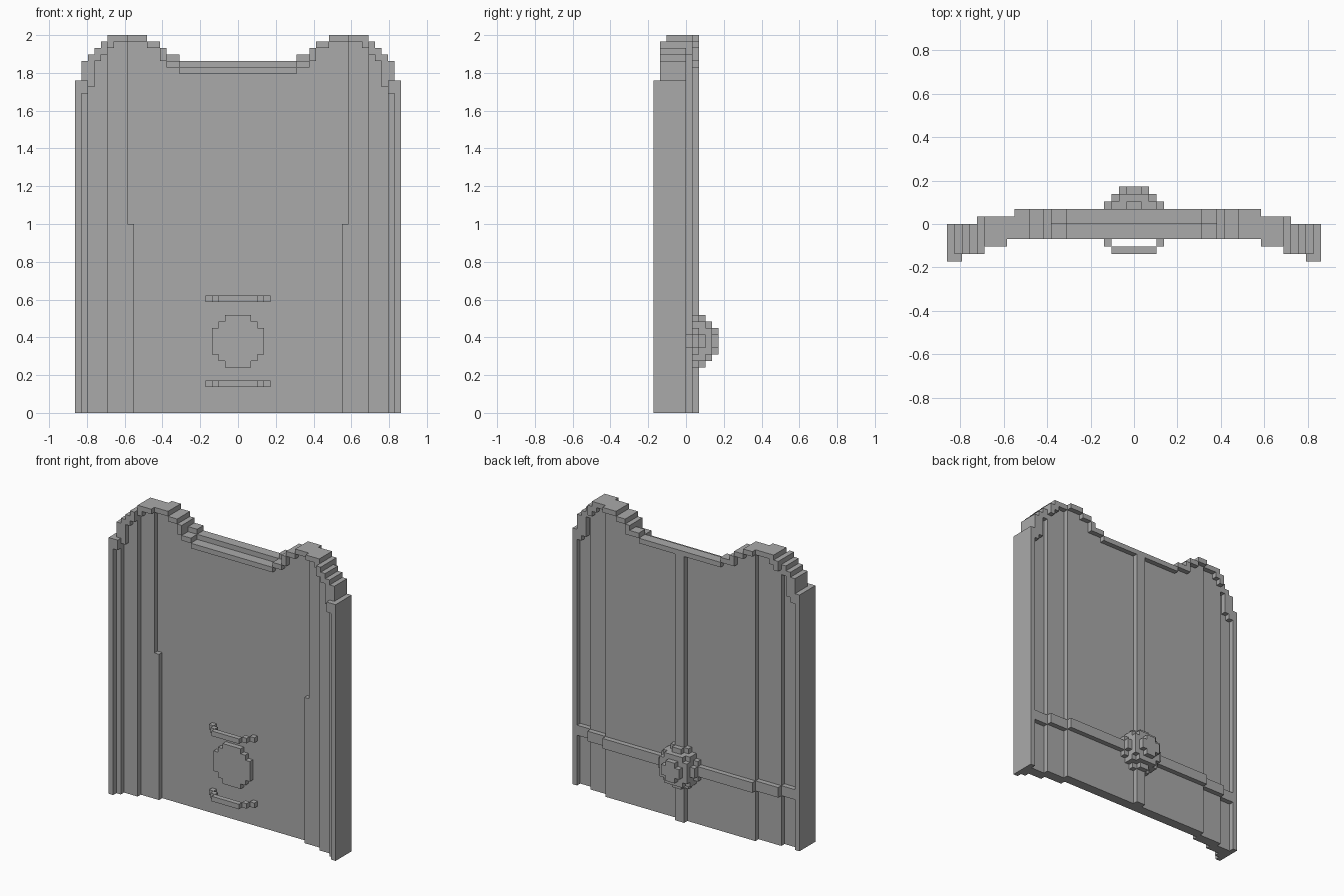
import bpy, bmesh
from mathutils import Vector

cube = bpy.data.objects.get("Cube")
if cube:
    bpy.data.objects.remove(cube)

UNIT = 2 / 58          # edge of one block
HALF = 25              # blocks from the middle to each side

grey = bpy.data.materials.new("plain grey")
grey.use_nodes = True
grey.diffuse_color = (0.4, 0.4, 0.4, 1)
grey.node_tree.nodes["Principled BSDF"].inputs["Base Color"].default_value = (0.4, 0.4, 0.4, 1)

parts = {}             # part name -> set of block cells
used = set()


def fill(name, xs, ys, zs):
    """Add a box of blocks to a part; each range is half open."""
    cells = {(x, y, z) for x in range(*xs) for y in range(*ys) for z in range(*zs)}
    parts.setdefault(name, set()).update(cells - used)
    used.update(cells)


def column(x):
    return x if x >= 0 else -x - 1


def pick(steps, i):
    """Value of the first step whose limit lies beyond column i."""
    return next(value for limit, value in steps if i < limit)


def disc(name, rows, ys, zc):
    """Round plate from the half width of each row, middle row outwards."""
    for k, w in enumerate(rows):
        for z in (zc + k, zc - 1 - k):
            fill(name, (-w, w), ys, (z, z + 1))


# Curved panel: depth steps from the middle to the sides
FRONT = [(17, -1), (20, -2), (23, -3), (25, -4)]
TOP = [(9, 54), (11, 55), (12, 56), (14, 57), (20, 58), (21, 57), (22, 56), (23, 55), (24, 54), (25, 51)]
RIM = [(9, 52), (11, 53), (12, 54), (14, 56), (19, 57), (20, 56), (21, 55), (22, 54), (23, 50), (25, 49)]


def back_of(x):
    if -17 < x < 17:
        return 1
    return 0 if column(x) < 21 else -1


for x in range(-HALF, HALF):
    i = column(x)
    front, back = pick(FRONT, i), back_of(x)
    top, low = pick(TOP, i), pick(RIM, i)
    col = (x, x + 1)
    if i == 24:
        # Side rails
        fill("side_rail", col, (-5, 0), (0, top))
        continue
    fill("panel", col, (front, back), (0, low))
    if i == 16:
        fill("panel", col, (-2, -1), (0, 29))
    # Rim, split into two offset rails along the dip
    if i < 11:
        fill("top_rim", col, (front - 1, 0), (low, top - 1))
        fill("top_rim", col, (0, back), (low, top - 1))
        fill("top_rim", col, (0, back + 1), (top - 1, top))
    elif i == 23:
        fill("top_rim", col, (front - 1, back + 1), (low, 51))
        fill("top_rim", col, (front, back + 1), (51, top))
    else:
        fill("top_rim", col, (front - 1, back + 1), (low, top))
    # Strap across the back
    fill("back_strap", col, (back, back + 1), (10, 12))

# Upright rib on the back
fill("back_rib", (-1, 1), (1, 2), (0, 53))

# Domed boss on the back and its plate on the front
disc("boss", [4, 4, 3, 2], (1, 2), 11)
disc("boss", [4, 3, 3, 1], (2, 3), 11)
disc("boss", [3, 3, 2], (3, 4), 11)
disc("boss", [2, 1], (4, 5), 11)
disc("front_plate", [4, 4, 3, 2], (-2, -1), 11)

# Two handles on the front
for name, z in (("upper_handle", 17), ("lower_handle", 4)):
    zs = (z, z + 1)
    fill(name, (-3, 3), (-4, -3), zs)
    for x in (3, -4):
        fill(name, (x, x + 1), (-3, -2), zs)
    for x in (4, -5):
        fill(name, (x, x + 1), (-2, -1), zs)


# Skin every part with its outer faces only
def build(name, cells):
    bm = bmesh.new()
    verts = {}

    def vert(p):
        key = tuple(p)
        if key not in verts:
            verts[key] = bm.verts.new(Vector(p) * UNIT)
        return verts[key]

    for cell in cells:
        for axis in range(3):
            u, v = (axis + 1) % 3, (axis + 2) % 3
            for side in (0, 1):
                other = list(cell)
                other[axis] += 2 * side - 1
                if tuple(other) in used:
                    continue
                corners = []
                for a, b in ((0, 0), (1, 0), (1, 1), (0, 1)):
                    p = list(cell)
                    p[axis] += side
                    p[u] += a
                    p[v] += b
                    corners.append(vert(p))
                bm.faces.new(corners if side else corners[::-1])
    bmesh.ops.dissolve_limit(bm, angle_limit=0.01, verts=bm.verts[:], edges=bm.edges[:])
    mesh = bpy.data.meshes.new(name)
    bm.to_mesh(mesh)
    bm.free()
    mesh.materials.append(grey)
    bpy.context.collection.objects.link(bpy.data.objects.new(name, mesh))


for name, cells in parts.items():
    build(name, cells)
